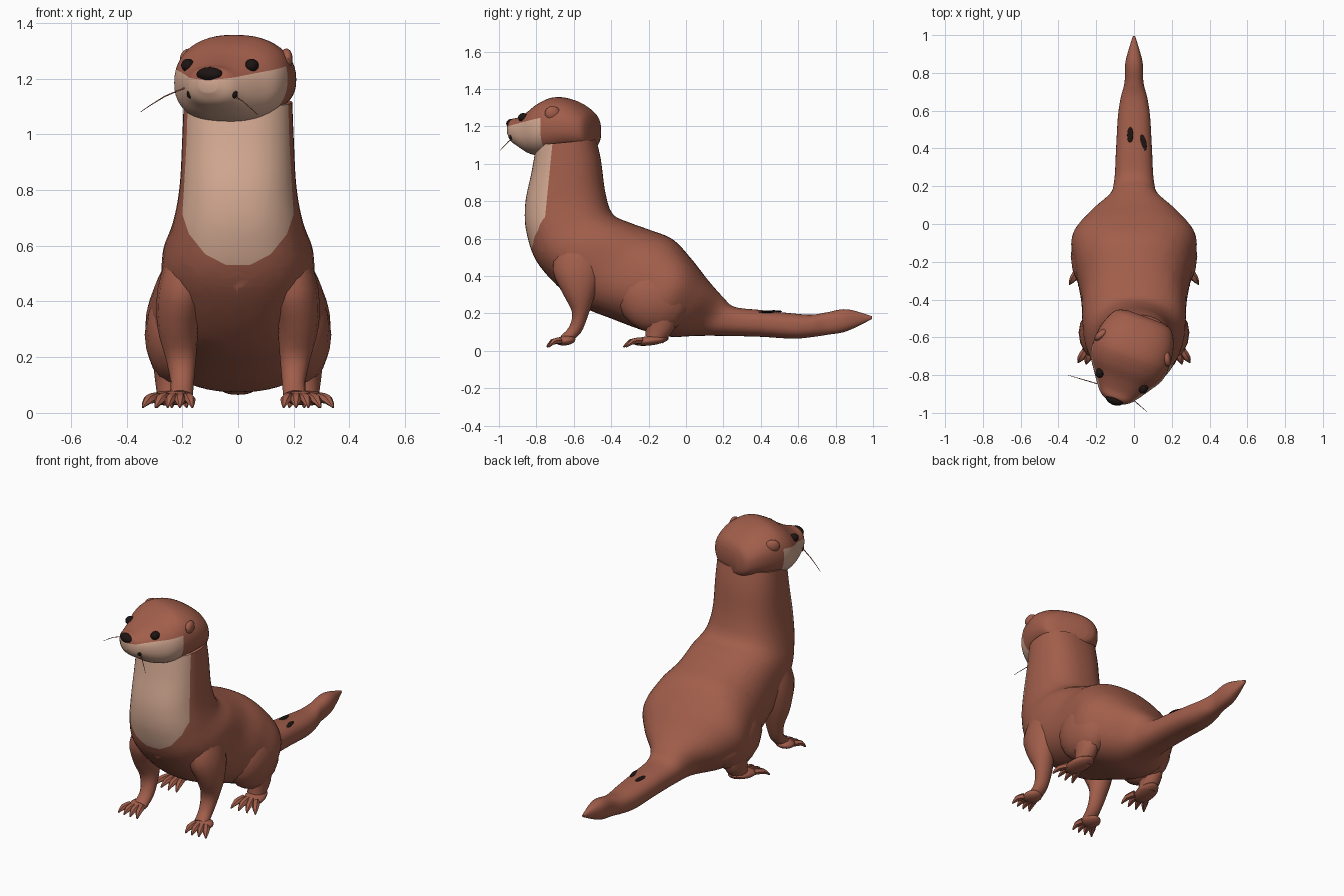
import bpy, bmesh, math
from mathutils import Vector, Matrix

if "Cube" in bpy.data.objects:
    bpy.data.objects.remove(bpy.data.objects["Cube"], do_unlink=True)


def material(name, rgb):
    m = bpy.data.materials.new(name)
    m.use_nodes = True
    m.diffuse_color = (*rgb, 1)
    bsdf = m.node_tree.nodes["Principled BSDF"]
    bsdf.inputs["Base Color"].default_value = (*rgb, 1)
    bsdf.inputs["Roughness"].default_value = 0.9
    return m


BROWN = material("brown fur", (0.36, 0.112, 0.07))
CREAM = material("cream fur", (0.66, 0.40, 0.29))
BLACK = material("black", (0.012, 0.007, 0.006))


def finish(name, bm, mats, cuts=(), matrix=None):
    """Make a smooth object; faces inside all cutting planes get the second material."""
    cuts = [(Vector(co), Vector(no).normalized()) for co, no in cuts]
    for co, no in cuts:
        bmesh.ops.bisect_plane(bm, geom=bm.verts[:] + bm.edges[:] + bm.faces[:],
                               plane_co=co, plane_no=no)
    bmesh.ops.recalc_face_normals(bm, faces=bm.faces)
    if cuts:
        for f in bm.faces:
            c = f.calc_center_median()
            f.material_index = int(all((c - co).dot(no) < 0 for co, no in cuts))
    if matrix:
        bm.transform(matrix)
    me = bpy.data.meshes.new(name)
    bm.to_mesh(me)
    bm.free()
    ob = bpy.data.objects.new(name, me)
    bpy.context.collection.objects.link(ob)
    for m in mats:
        me.materials.append(m)
    bpy.ops.object.select_all(action='DESELECT')
    ob.select_set(True)
    bpy.context.view_layer.objects.active = ob
    bpy.ops.object.shade_smooth_by_angle(angle=math.radians(40))


def spline(a, b, c, d, t):
    return 0.5 * (2 * b + (c - a) * t + (2 * a - 5 * b + 4 * c - d) * t ** 2
                  + (3 * b - a - 3 * c + d) * t ** 3)


def loft(rings, seg=16, steps=3, square=1.0):
    """Skin rings of (centre, half axis, half axis), curved between rings."""
    rings = [tuple(Vector(v) for v in r) for r in rings]
    pad = [rings[0]] + rings + [rings[-1]]
    dense = [tuple(spline(*(pad[i + k][j] for k in range(4)), s / steps) for j in range(3))
             for i in range(len(rings) - 1) for s in range(steps)] + [rings[-1]]
    bm = bmesh.new()
    loops = []
    for c, a, b in dense:
        row = []
        for k in range(seg):
            u, v = math.cos(math.tau * k / seg), math.sin(math.tau * k / seg)
            u = math.copysign(abs(u) ** square, u)
            v = math.copysign(abs(v) ** square, v)
            row.append(bm.verts.new(c + a * u + b * v))
        loops.append(row)
    for p, q in zip(loops, loops[1:]):
        for k in range(seg):
            n = (k + 1) % seg
            bm.faces.new((p[k], p[n], q[n], q[k]))
    bm.faces.new(loops[0])
    bm.faces.new(loops[-1])
    return bm


def section(y0, z0, y1, z1, w):
    """Body ring from its under side point, upper side point and half width."""
    return ((0, (y0 + y1) / 2, (z0 + z1) / 2), (w, 0, 0), (0, (y1 - y0) / 2, (z1 - z0) / 2))


def tube(points):
    """Limb rings from (x, y, z, half width, half depth), square to the path."""
    out = []
    for i, (x, y, z, rw, rd) in enumerate(points):
        d = Vector(points[min(i + 1, len(points) - 1)][:3]) - Vector(points[max(i - 1, 0)][:3])
        side = Vector((1, 0, 0))
        side = (side - d * side.dot(d) / d.length_squared).normalized()
        out.append(((x, y, z), side * rw, d.normalized().cross(side) * rd))
    return out


def ball(name, loc, size, mat, turn=0, matrix=None, tilt=0):
    bm = bmesh.new()
    bmesh.ops.create_uvsphere(bm, u_segments=16, v_segments=10, radius=1)
    bm.transform(Matrix.Translation(loc) @ Matrix.Rotation(turn, 4, 'Z')
                 @ Matrix.Rotation(tilt, 4, 'X') @ Matrix.Diagonal((*size, 1)))
    finish(name, bm, [mat], matrix=matrix)


# Neck, torso, haunches and tail in one skin
trunk = [(-.80, 1.10, -.48, 1.13, .195), (-.825, .96, -.455, 1.02, .20),
         (-.86, .78, -.43, .84, .21), (-.85, .62, -.39, .73, .235),
         (-.78, .45, -.30, .685, .27), (-.58, .255, -.19, .645, .28),
         (-.38, .165, -.07, .595, .31), (-.20, .10, .03, .49, .33),
         (-.08, .075, .12, .375, .25), (.06, .08, .20, .285, .135),
         (.20, .08, .26, .235, .105), (.40, .075, .40, .218, .095),
         (.57, .065, .57, .20, .085), (.67, .073, .67, .193, .07), (.75, .085, .75, .205, .05),
         (.86, .105, .86, .222, .045), (.995, .17, .995, .185, .006)]
# Cream bib: a round-ended panel on the front of the neck and chest
bib = [((0, -.715, 1.1), (0, 1, -.1))]
for i in range(9):
    u, v = math.cos(math.pi * i / 8), math.sin(math.pi * i / 8)
    bib.append(((.208 * u, 0, .79 - .26 * v), (u / .208, 0, -v / .26)))
finish("body", loft([section(*r) for r in trunk], 48, 6, 0.84), [BROWN, CREAM], bib)

# Dark patches on the top of the tail
for name, x, y, turn in (("tail_patch_left", .05, .43, .2), ("tail_patch_right", -.02, .47, 0)):
    ball(name, (x, y, .207 if x > 0 else .211), (.016, .045, .006), BLACK, turn)

# Head, turned towards its right, with cream cheeks and jaw
TURN = Matrix.Translation((0, -0.65, 0)) @ Matrix.Rotation(math.radians(-20), 4, 'Z')
skull = [(.17, 1.10, 1.23, .10), (.145, 1.08, 1.28, .16), (.06, 1.065, 1.335, .20),
         (-.04, 1.045, 1.357, .212), (-.12, 1.04, 1.33, .20), (-.19, 1.055, 1.282, .157),
         (-.25, 1.09, 1.25, .115), (-.29, 1.115, 1.24, .08), (-.315, 1.15, 1.215, .035)]
cheeks = [((0, -.06, 1.1), (0, 1, 0)), ((0, -.3, 1.2), (0, -.19, 1))]
finish("head", loft([section(y, z0, y, z1, w) for y, z0, z1, w in skull], 48, 5, 0.86),
       [BROWN, CREAM], cheeks, TURN)
ball("nose", (0, -.297, 1.215), (.05, .03, .026), BLACK, matrix=TURN)


def whisker(name, start, end):
    pts = [(*start, .003, .003), (*((Vector(start) + Vector(end)) / 2 + Vector((0, 0, .01))),
           .0025, .0025), (*end, .001, .001)]
    finish(name, loft(tube(pts), 4, 2), [BROWN])


whisker("right_whisker", (-.18, -.85, 1.17), (-.35, -.80, 1.08))
whisker("left_whisker", (-.04, -.90, 1.15), (.07, -.995, 1.07))


def foot(name, x, y, s, length, width):
    """Flat webbed foot with four splayed, pointed toes."""
    ball(name, (x, y, .055), (width, length, .026), BROWN, s * .18, tilt=.12)
    for i in range(4):
        ang = s * (.15 + .28 * (i - 1.5))
        d = Vector((math.sin(ang), -math.cos(ang), 0))
        base = Vector((x + s * (i - 1.5) * width * .45, y - length * .5, .055))
        tip = base + d * (length * .5 + .045)
        mid = base.lerp(tip, .6)
        finish(f"{name}_toe_{i + 1}", loft(tube([(*base, .02, .02), (mid.x, mid.y, .048, .02, .016),
               (tip.x, tip.y, .02, .004, .004)]), 6, 2), [BROWN])


for side, s in (("left", 1), ("right", -1)):
    # Face parts on each side
    ball(side + "_eye", (s * .122, -.19, 1.247), (.024, .028, .024), BLACK, matrix=TURN)
    ball(side + "_mouth_corner", (s * .085, -.27, 1.145), (.012, .012, .016), BLACK, matrix=TURN)
    ball(side + "_ear", (s * .185, .0, 1.27), (.022, .042, .038), BROWN, s * .5, TURN)
    # Front leg from the shoulder to the paw
    leg = [(.16, -.57, .56, .09, .12), (.20, -.58, .43, .09, .135), (.215, -.57, .31, .075, .09),
           (.205, -.565, .20, .055, .045), (.20, -.595, .11, .042, .036),
           (.205, -.65, .06, .042, .028)]
    finish(side + "_front_leg", loft(tube([(s * x, *r) for x, *r in leg]), 14, 3), [BROWN])
    foot(side + "_front_foot", s * .22, -.645, s, .055, .055)
    # Hind leg: rounded thigh, short shank and long foot
    ball(side + "_thigh", (s * .215, -.17, .28), (.12, .20, .18), BROWN, tilt=-.4)
    shank = [(.23, -.15, .22, .08, .11), (.24, -.14, .13, .06, .08), (.24, -.17, .06, .05, .05)]
    finish(side + "_shank", loft(tube([(s * x, *r) for x, *r in shank]), 12, 3), [BROWN])
    foot(side + "_hind_foot", s * .25, -.19, s, .10, .06)
